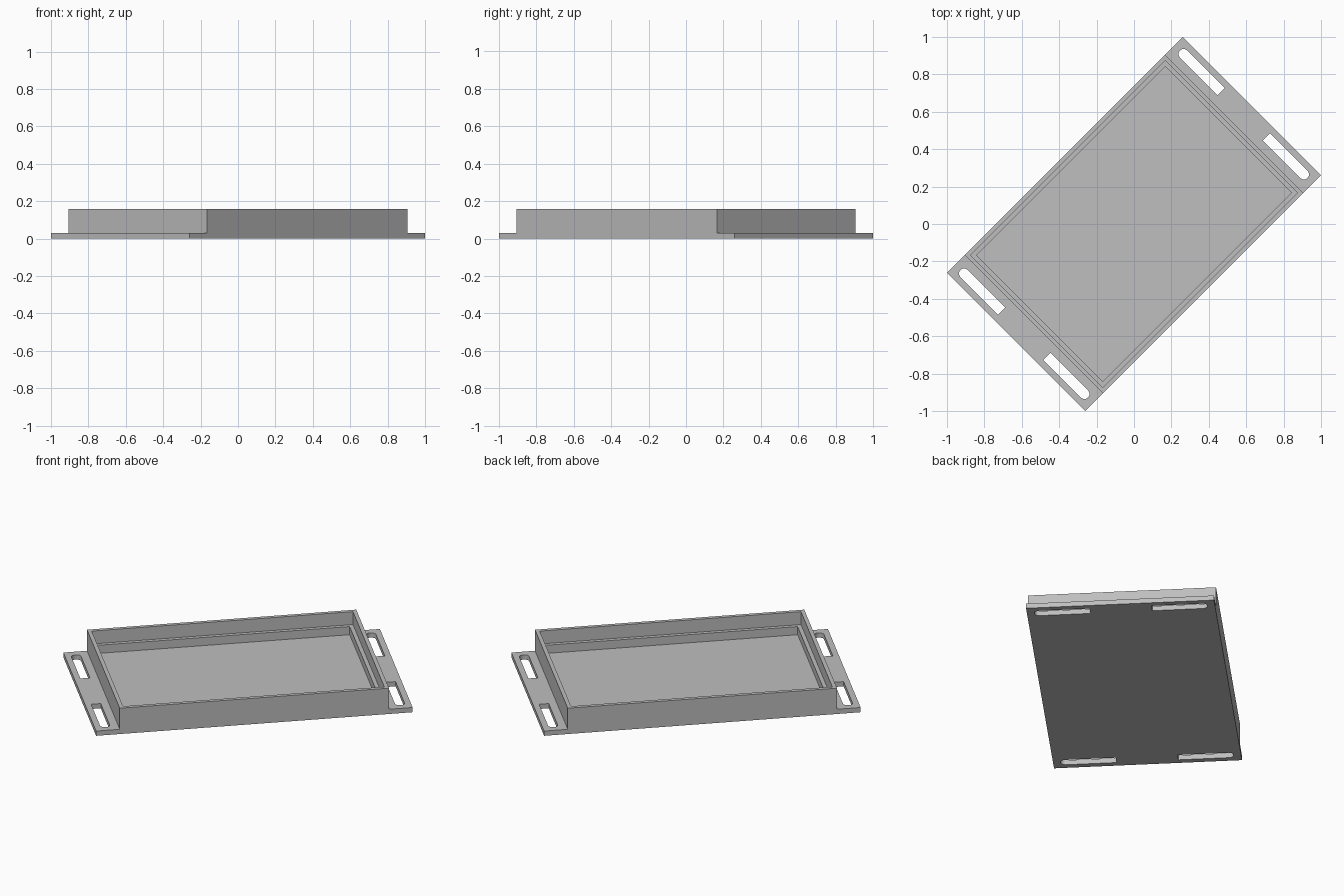
import bpy, bmesh, math
from mathutils import Matrix

if "Cube" in bpy.data.objects:
    bpy.data.objects.remove(bpy.data.objects["Cube"])

TURN = Matrix.Rotation(math.radians(45), 4, 'Z')   # tray lies diagonally
HALF_L, HALF_W = 0.891, 0.523                      # base plate
BOX_L = 0.758                                      # walled part
PLATE_Z, LEDGE_Z, RIM_Z = 0.029, 0.079, 0.158
STEP = 0.0226                                      # wall and ledge width

grey = bpy.data.materials.new("plain grey")
grey.diffuse_color = (0.52, 0.52, 0.52, 1)
grey.use_nodes = True
grey.node_tree.nodes["Principled BSDF"].inputs["Base Color"].default_value = grey.diffuse_color


def make_object(name, bm):
    bmesh.ops.recalc_face_normals(bm, faces=bm.faces)
    mesh = bpy.data.meshes.new(name)
    bm.to_mesh(mesh)
    bm.free()
    mesh.materials.append(grey)
    obj = bpy.data.objects.new(name, mesh)
    bpy.context.collection.objects.link(obj)
    obj.matrix_world = TURN
    return obj


def extrude_outline(bm, points, z0, z1):
    face = bm.faces.new([bm.verts.new((x, y, z0)) for x, y in points])
    new = bmesh.ops.extrude_face_region(bm, geom=[face])["geom"]
    verts = [v for v in new if isinstance(v, bmesh.types.BMVert)]
    bmesh.ops.translate(bm, verts=verts, vec=(0, 0, z1 - z0))


def rectangle(a, b):
    return [(-a, -b), (a, -b), (a, b), (-a, b)]


# Base plate with mounting flanges at both ends
bm = bmesh.new()
extrude_outline(bm, rectangle(HALF_L, HALF_W), 0, PLATE_Z)
plate = make_object("base_plate", bm)

# Slots: square towards the middle, rounded towards the corners
SLOT_U, SLOT_IN, SLOT_OUT, R = 0.83, 0.172, 0.455, 0.027
slot = [(SLOT_U - R, SLOT_IN), (SLOT_U + R, SLOT_IN)]
slot += [(SLOT_U + R * math.cos(math.pi * i / 16),
          SLOT_OUT + R * math.sin(math.pi * i / 16)) for i in range(17)]
bm = bmesh.new()
for sx in (-1, 1):
    for sy in (-1, 1):
        extrude_outline(bm, [(x * sx, y * sy) for x, y in slot], -0.05, 0.1)
cutter = make_object("slot_cutter", bm)
cutter.hide_render = True
cutter.hide_set(True)
cut = plate.modifiers.new("slots", 'BOOLEAN')
cut.operation, cut.solver, cut.object = 'DIFFERENCE', 'EXACT', cutter

# Raised wall with a stepped inner ledge; the plate forms the floor
bm = bmesh.new()
profile = [(0, PLATE_Z), (0, RIM_Z), (STEP, RIM_Z), (STEP, LEDGE_Z),
           (2 * STEP, LEDGE_Z), (2 * STEP, PLATE_Z)]
rings = [[bm.verts.new((x, y, z)) for x, y in rectangle(BOX_L - d, HALF_W - d)]
         for d, z in profile]
for a, b in zip(rings, rings[1:]):
    for i in range(4):
        j = (i + 1) % 4
        bm.faces.new((a[i], a[j], b[j], b[i]))
wall = make_object("stepped_wall", bm)
# The open strip has no volume, so orient by the outer faces
outer = max(wall.data.polygons, key=lambda p: p.center.x)
if outer.normal.x < 0:
    wall.data.flip_normals()
